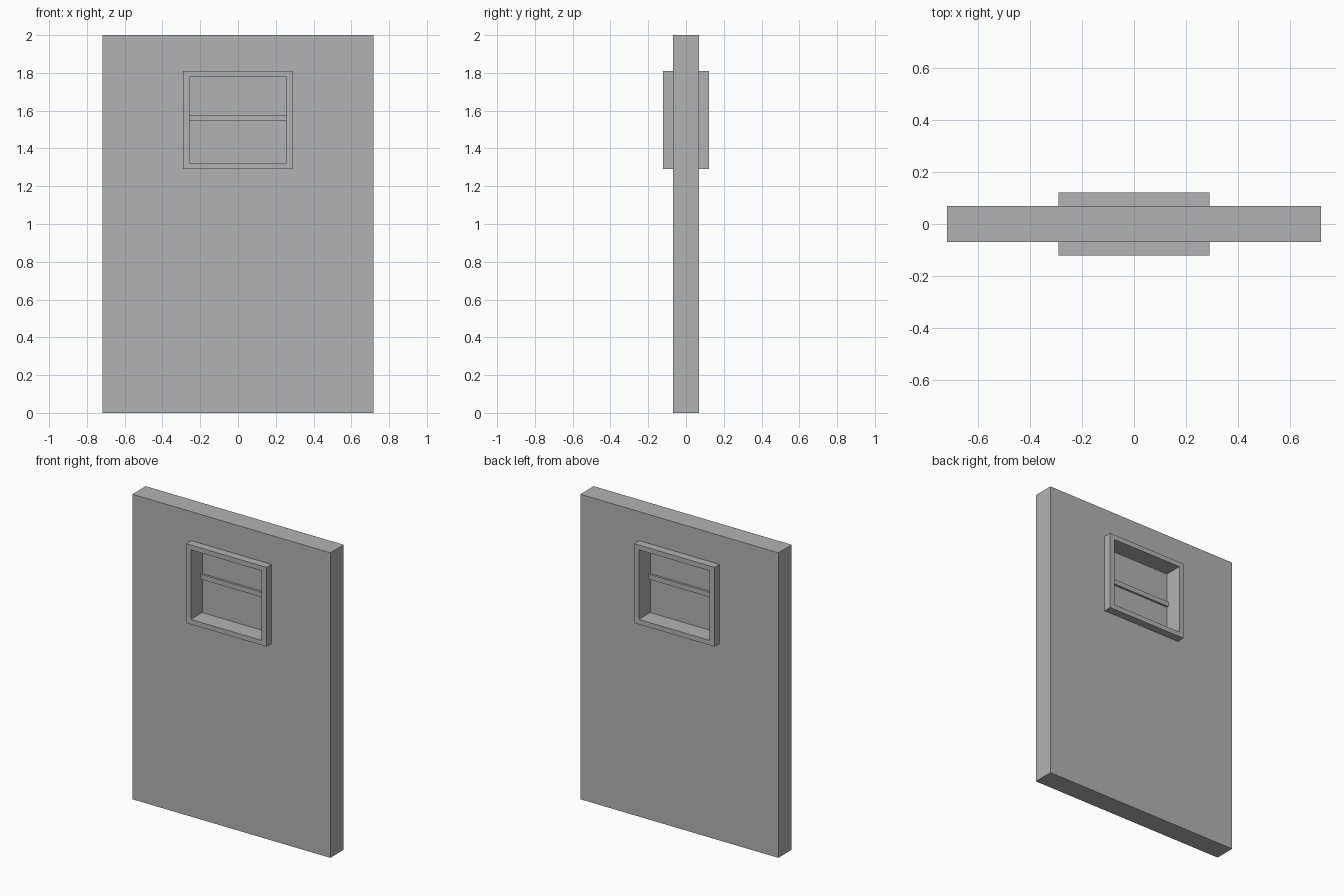
import bpy
import bmesh

cube = bpy.data.objects.get("Cube")
if cube:
    bpy.data.objects.remove(cube)

grey = bpy.data.materials.new("plain_grey")
grey.use_nodes = True
colour = (0.45, 0.45, 0.45, 1)
grey.diffuse_color = colour
grey.node_tree.nodes["Principled BSDF"].inputs["Base Color"].default_value = colour


def finish(name, bm):
    bmesh.ops.recalc_face_normals(bm, faces=bm.faces)
    mesh = bpy.data.meshes.new(name)
    bm.to_mesh(mesh)
    bm.free()
    mesh.materials.append(grey)
    obj = bpy.data.objects.new(name, mesh)
    bpy.context.collection.objects.link(obj)
    return obj


def corners(bm, rect, y):
    half, low, high = rect
    return [bm.verts.new((x, y, z)) for x, z in
            ((-half, low), (half, low), (half, high), (-half, high))]


def panel(name, rect, depth):
    """Solid slab, rect = (half width, bottom, top), depth on each side of y = 0."""
    bm = bmesh.new()
    front, back = corners(bm, rect, -depth), corners(bm, rect, depth)
    bm.faces.new(front)
    bm.faces.new(back)
    for i in range(4):
        j = (i + 1) % 4
        bm.faces.new((front[i], front[j], back[j], back[i]))
    return finish(name, bm)


def ring(name, outer, inner, depth):
    """Slab with a rectangular opening right through it."""
    bm = bmesh.new()
    loops = [corners(bm, outer, -depth), corners(bm, inner, -depth),
             corners(bm, inner, depth), corners(bm, outer, depth)]
    for a, b in zip(loops, loops[1:] + loops[:1]):
        for i in range(4):
            j = (i + 1) % 4
            bm.faces.new((a[i], a[j], b[j], b[i]))
    return finish(name, bm)


frame_outer = (0.29, 1.29, 1.81)
frame_inner = (0.257, 1.322, 1.778)

# Door leaf with its window opening
ring("door_leaf", (0.718, 0, 2), frame_outer, 0.069)
# Raised frame lining the opening on both faces
ring("window_frame", frame_outer, frame_inner, 0.121)
# Thin pane set at mid depth, crossed by one bar
panel("window_pane", frame_inner, 0.003)
panel("window_bar", (0.257, 1.546, 1.578), 0.017)
